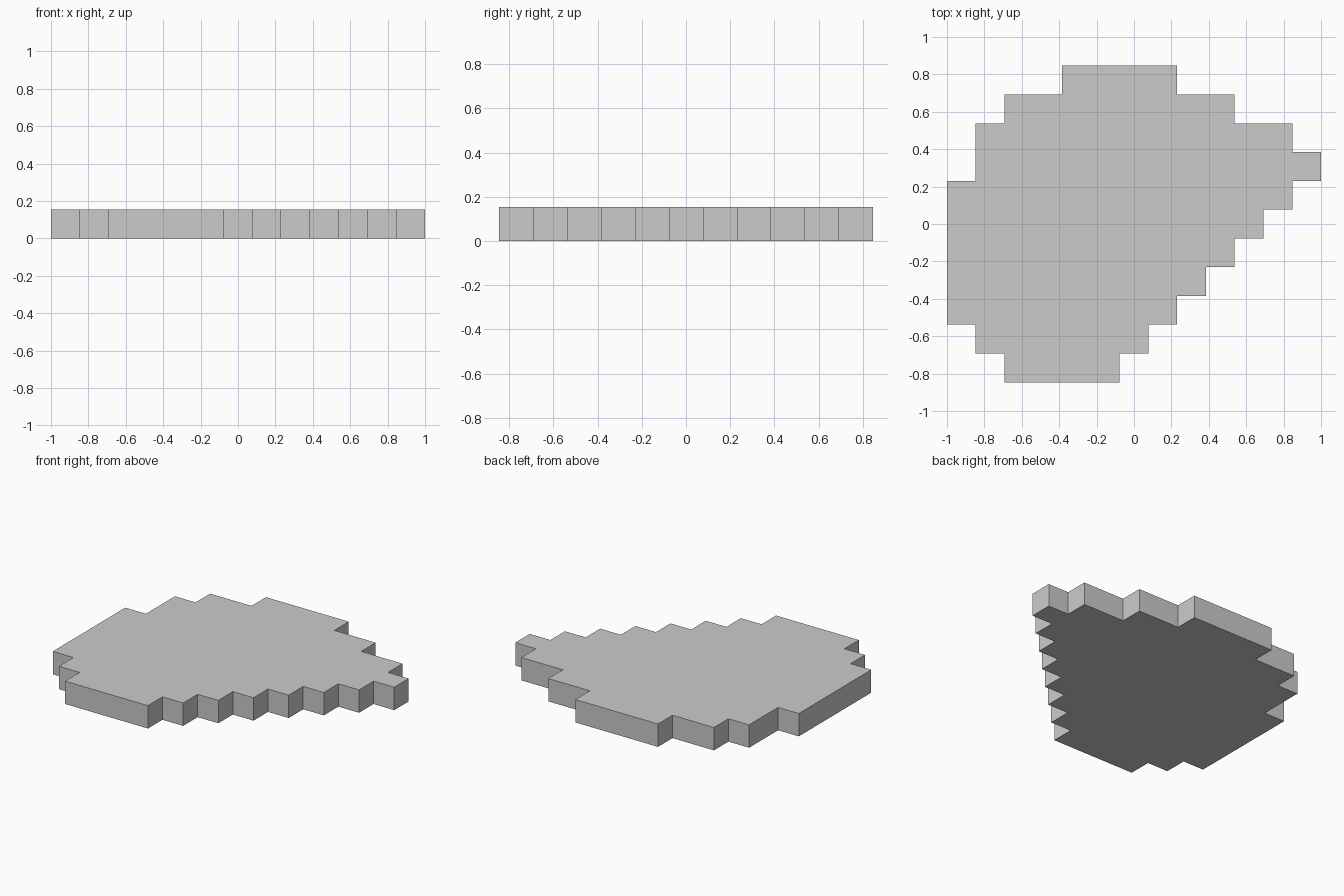
import bpy, bmesh

if "Cube" in bpy.data.objects:
    bpy.data.objects.remove(bpy.data.objects["Cube"])

U = 2 / 13  # size of one square step
# Start and end column of each row, front to back
ROWS = [(2, 6), (1, 7), (0, 8), (0, 9), (0, 10), (0, 11),
        (0, 12), (1, 13), (1, 12), (2, 10), (4, 8)]

# Stepped outline: up the right side, then down the left
right = [(e, r + k) for r, (s, e) in enumerate(ROWS) for k in (0, 1)]
left = [(s, r + k) for r, (s, e) in enumerate(ROWS) for k in (0, 1)]
path = right + left[::-1]

# Keep only true corners
outline = []
for i, p in enumerate(path):
    a, b = path[i - 1], path[(i + 1) % len(path)]
    straight = (a[0] == p[0] == b[0]) or (a[1] == p[1] == b[1])
    if p != a and not straight:
        outline.append(p)
    elif p == a:
        continue

# Slab: one flat outline face extruded by one step
bm = bmesh.new()
base = bm.faces.new([bm.verts.new(((x - 6.5) * U, (y - 5.5) * U, 0)) for x, y in outline])
top = bmesh.ops.extrude_face_region(bm, geom=[base], use_keep_orig=True)
bmesh.ops.translate(bm, vec=(0, 0, U),
                    verts=[v for v in top["geom"] if isinstance(v, bmesh.types.BMVert)])
bmesh.ops.recalc_face_normals(bm, faces=bm.faces)
mesh = bpy.data.meshes.new("stepped_slab")
bm.to_mesh(mesh)
bm.free()
bpy.context.collection.objects.link(bpy.data.objects.new("stepped_slab", mesh))
